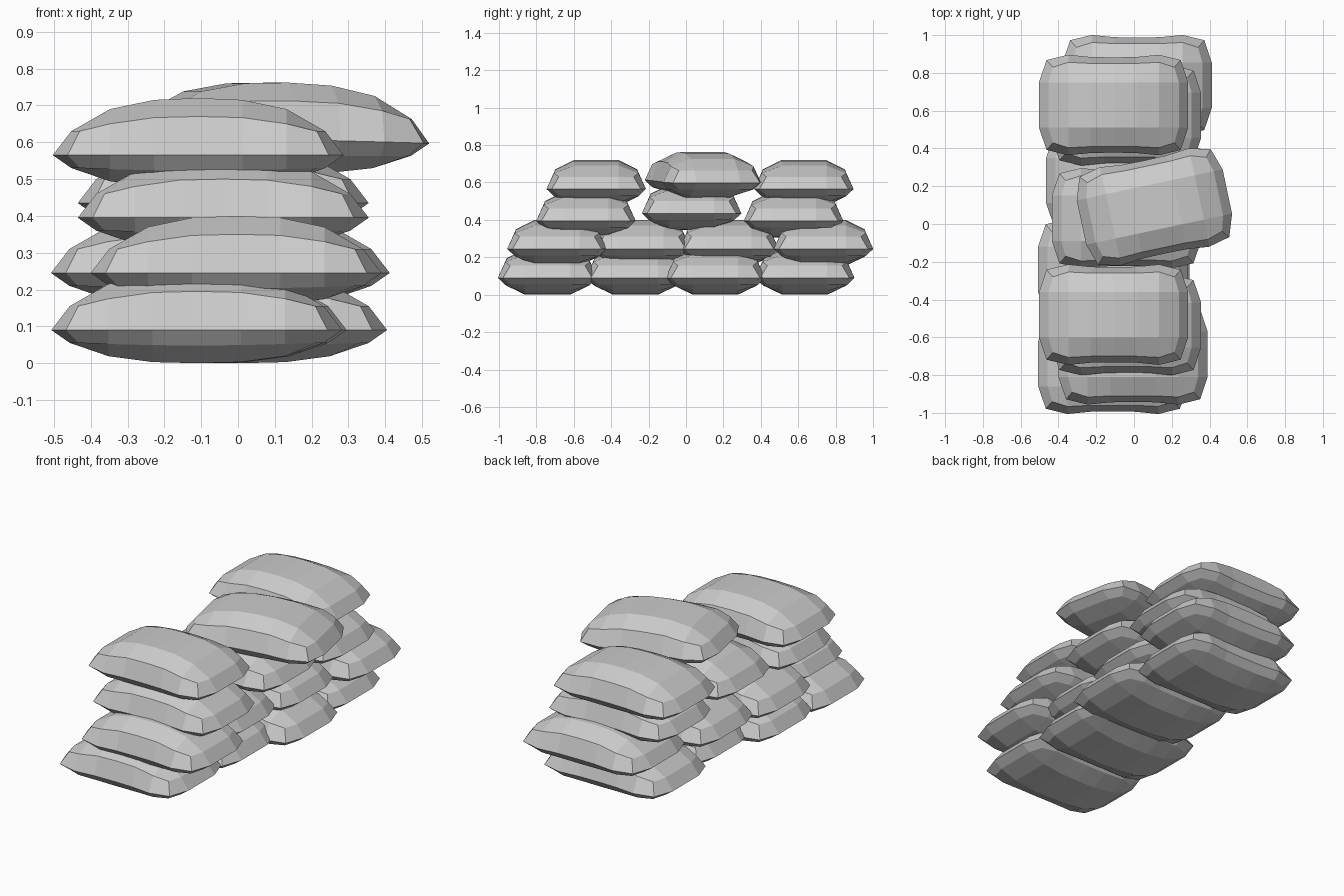
import bpy
import bmesh
from math import radians
from mathutils import Euler

if "Cube" in bpy.data.objects:
    bpy.data.objects.remove(bpy.data.objects["Cube"], do_unlink=True)

# One plain grey for the cloth
GREY = (0.6, 0.6, 0.6, 1)
cloth = bpy.data.materials.new("grey_cloth")
cloth.use_nodes = True
cloth.diffuse_color = GREY
bsdf = cloth.node_tree.nodes["Principled BSDF"]
bsdf.inputs["Base Color"].default_value = GREY
bsdf.inputs["Roughness"].default_value = 0.9

# Half-bag stations: seam x, seam y, crease y, crease z, top z, low crease z, bottom z
STATIONS = [
    (0.0, 0.252, 0.220, 0.105, 0.155, -0.042, -0.090),
    (0.12, 0.254, 0.220, 0.102, 0.150, -0.041, -0.087),
    (0.24, 0.266, 0.226, 0.085, 0.125, -0.038, -0.071),
    (0.355, 0.238, 0.200, 0.065, 0.065, -0.035, -0.035),
]
INNER_Y = 0.12
TIP_X = 0.395


def ring(bm, side, station):
    """Ten-sided cross-section; the last one leans in to form the end."""
    x, seam, crease, cz, tz, lz, bz = station
    end = station is STATIONS[-1]
    cx, ix = (x - 0.033, x - 0.01) if end else (x, x)
    half = [(ix, INNER_Y, tz), (cx, crease, cz), (x, seam, 0),
            (cx, crease, lz), (ix, INNER_Y, bz)]
    pts = half + [(px, -py, pz) for px, py, pz in reversed(half)]
    return [bm.verts.new((side * px, py, pz)) for px, py, pz in pts]


def close_end(bm, loop, side):
    """Rounded end with two tip points on the seam."""
    a = bm.verts.new((side * TIP_X, INNER_Y, 0))
    b = bm.verts.new((side * TIP_X, -INNER_Y, 0))
    v = loop
    for face in ((v[0], v[1], v[2], a), (v[2], v[3], v[4], a),
                 (v[5], v[6], v[7], b), (v[7], v[8], v[9], b),
                 (v[9], v[0], a, b), (v[4], v[5], b, a)):
        bm.faces.new(face)


def bag_mesh():
    bm = bmesh.new()
    rings = [ring(bm, -1, s) for s in reversed(STATIONS[1:])]
    rings += [ring(bm, 1, s) for s in STATIONS]
    for p, q in zip(rings, rings[1:]):
        for i in range(len(p)):
            j = (i + 1) % len(p)
            bm.faces.new((p[i], p[j], q[j], q[i]))
    close_end(bm, rings[0], -1)
    close_end(bm, rings[-1], 1)
    bmesh.ops.recalc_face_normals(bm, faces=bm.faces)
    mesh = bpy.data.meshes.new("sandbag")
    bm.to_mesh(mesh)
    bm.free()
    mesh.materials.append(cloth)
    return mesh


# Rows of bags, front to back: x, y, seam height
ROWS = {
    "bottom": [(-0.112, -0.74, 0.09), (-0.10, -0.27, 0.09),
               (0.01, 0.157, 0.09), (-0.05, 0.635, 0.09)],
    "second": [(-0.005, -0.69, 0.245), (-0.113, -0.24, 0.245),
               (-0.07, 0.23, 0.245), (0.017, 0.735, 0.245)],
    "third": [(-0.04, -0.535, 0.395), (-0.04, 0.03, 0.435),
              (-0.04, 0.575, 0.395)],
    "top": [(-0.108, -0.48, 0.565), (0.108, 0.09, 0.607),
            (-0.108, 0.63, 0.565)],
}

shared = bag_mesh()
for row, spots in ROWS.items():
    for n, spot in enumerate(spots, 1):
        bag = bpy.data.objects.new(f"{row}_sandbag_{n}", shared)
        bag.location = spot
        bpy.context.collection.objects.link(bag)

# The middle bag on top lies askew
bpy.data.objects["top_sandbag_2"].rotation_euler = Euler((0, radians(1.5), radians(12)))
